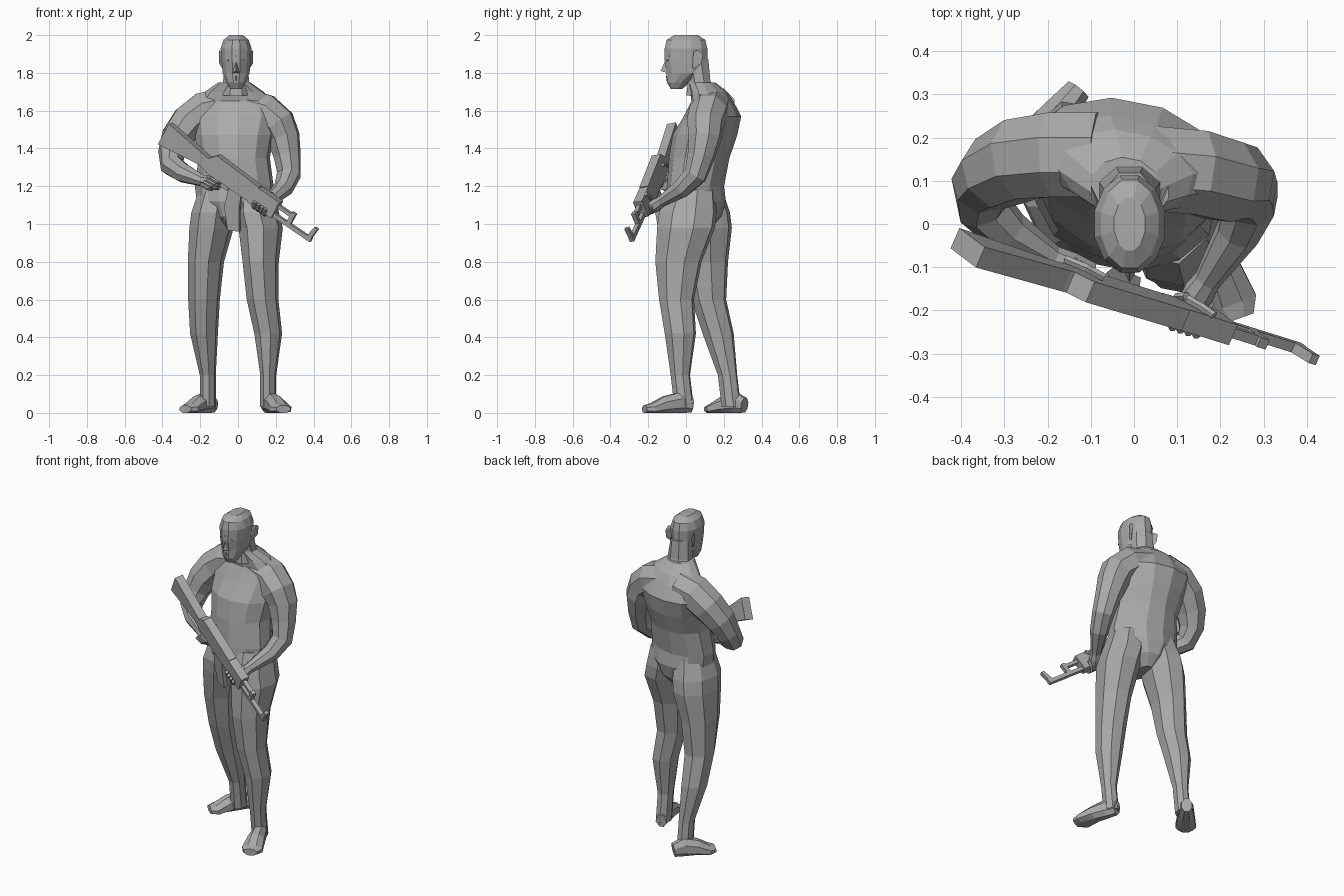
import bpy, bmesh, math
from mathutils import Vector

default_cube = bpy.data.objects.get("Cube")
if default_cube:
    bpy.data.objects.remove(default_cube, do_unlink=True)

# One plain clay colour for everything
clay = bpy.data.materials.new("clay_grey")
clay.use_nodes = True
grey = .4
colour = (grey, grey, grey, 1)
clay.diffuse_color = colour
clay.node_tree.nodes["Principled BSDF"].inputs["Base Color"].default_value = colour
UP = Vector((0, 0, 1))
YAW = math.radians(-11)
TRUNK_AXIS = Vector((math.cos(YAW), math.sin(YAW), 0))
HEAD_AXIS = Vector((1, 0, 0))


def finish(name, bm):
    """Turn a bmesh into a flat shaded object."""
    bmesh.ops.recalc_face_normals(bm, faces=bm.faces[:])
    mesh = bpy.data.meshes.new(name)
    bm.to_mesh(mesh)
    bm.free()
    mesh.materials.append(clay)
    bpy.context.collection.objects.link(bpy.data.objects.new(name, mesh))


def loft(name, path, widths, depths=None, sides=8, axis=None):
    """Skin elliptical rings along a path; with an axis the rings stay level."""
    bm = bmesh.new()
    centres = [Vector(point) for point in path]
    depths = depths or widths
    side, loops = axis, []
    for k, centre in enumerate(centres):
        if axis:
            other = UP.cross(side)
        else:
            ahead = centres[min(k + 1, len(centres) - 1)]
            along = (ahead - centres[max(k - 1, 0)]).normalized()
            side = along.cross(UP) if side is None else side - along * side.dot(along)
            side.normalize()
            other = side.cross(along)
        loop = []
        for i in range(sides):
            angle = math.tau * (i + .5) / sides
            across = side * math.cos(angle) * widths[k]
            through = other * math.sin(angle) * depths[k]
            corner = centre + (across + through) * 1.06
            corner.z = max(corner.z, 0)
            loop.append(bm.verts.new(corner))
        loops.append(loop)
    for low, high in zip(loops, loops[1:]):
        for i in range(sides):
            j = (i + 1) % sides
            bm.faces.new((low[i], low[j], high[j], high[i]))
    bm.faces.new(loops[0])
    bm.faces.new(loops[-1])
    finish(name, bm)


def hull(name, points):
    """Small faceted lump around a few points."""
    bm = bmesh.new()
    for point in points:
        bm.verts.new(point)
    bmesh.ops.convex_hull(bm, input=bm.verts[:])
    finish(name, bm)


def column(name, x, heights, ys, widths, depths, sides=12, axis=HEAD_AXIS):
    """Upright loft on one centre line."""
    path = [(x, y, z) for y, z in zip(ys, heights)]
    loft(name, path, widths, depths, sides, axis)


# Trunk and neck, turned slightly so the left side leads
column("torso", -.02,
       heights=[.98, 1.04, 1.12, 1.2, 1.35, 1.47, 1.57, 1.65, 1.7, 1.75],
       ys=[.05, .05, .05, .05, .07, .1, .14, .14, .12, .08],
       widths=[.04, .12, .19, .2, .18, .2, .22, .2, .15, .08],
       depths=[.08, .13, .15, .14, .15, .16, .14, .1, .09, .07], axis=TRUNK_AXIS)
column("neck", -.01, heights=[1.68, 1.76, 1.87], ys=[.08, .07, .05],
       widths=[.08, .07, .06], depths=[.08, .06, .07], sides=8)

# Head
MID = -.01
column("head", MID,
       heights=[1.715, 1.75, 1.8, 1.86, 1.93, 1.975, 2],
       ys=[-.05, -.04, 0, 0, 0, 0, 0],
       widths=[.03, .05, .07, .075, .08, .065, .035],
       depths=[.03, .06, .1, .11, .11, .1, .06])
hull("nose", [(MID, -.1, 1.885), (MID - .02, -.1, 1.8),
              (MID + .02, -.1, 1.8), (MID, -.135, 1.81)])


def ridge(name, x, y, z, reach, size, bow):
    """Thin bar across the face, thickest and furthest forward in the middle."""
    path = [(x - reach, y + bow, z), (x, y, z), (x + reach, y + bow, z)]
    loft(name, path, [size / 2, size, size / 2], sides=6)


ridge("brow", MID, -.105, 1.89, reach=.05, size=.01, bow=.02)
ridge("upper_lip", MID, -.1, 1.778, reach=.025, size=.007, bow=.02)
ridge("lower_lip", MID, -.1, 1.764, reach=.02, size=.007, bow=.02)
for label, s in (("left", 1), ("right", -1)):
    ridge(label + "_eye", MID + s * .03, -.1, 1.867, reach=.015, size=.007, bow=.005)
    x = MID + s * .07
    rim = x + s * .02
    hull(label + "_ear", [(x, .03, 1.83), (x, .03, 1.91), (x, .05, 1.82),
                          (rim, .08, 1.85), (rim, .09, 1.9), (rim, .06, 1.92)])


def leg(name, places):
    """Hip to ankle; both legs share heights and thicknesses."""
    heights = [1.18, 1.06, .98, .8, .6, .42, .2, .03]
    loft(name, [(x, y, z) for (x, y), z in zip(places, heights)],
         [.09, .11, .11, .09, .08, .07, .04, .04],
         [.12, .15, .15, .12, .09, .08, .05, .05], axis=TRUNK_AXIS)


# Legs: left steps forward, right trails
leg("left_leg", [(.09, .03), (.1, .01), (.12, 0), (.12, -.04), (.13, -.05),
                 (.16, -.03), (.16, -.03), (.16, -.01)])
leg("right_leg", [(-.11, .07), (-.13, .08), (-.14, .09), (-.17, .1), (-.18, .12),
                  (-.18, .17), (-.16, .22), (-.16, .24)])


def foot(name, heel, toe):
    heel, toe = Vector(heel), Vector(toe)
    path = [heel.lerp(toe, step) for step in (0, .25, .55, .85, 1)]
    for point, lift in zip(path, (.04, .05, .04, .02, .02)):
        point.z = lift
    loft(name, path, [.03, .04, .05, .06, .04], [.04, .06, .05, .03, .02])


foot("left_foot", (.15, .03, 0), (.24, -.22, 0))
foot("right_foot", (-.13, .31, 0), (-.28, .12, 0))

# Arms, each running from the collar over the shoulder to the palm
ARM = [.1, .1, .095, .085, .07, .06, .05, .03, .035, .03]
loft("left_arm", [
    (.03, .13, 1.62), (.14, .12, 1.59), (.21, .1, 1.53), (.24, .1, 1.46), (.26, .08, 1.36),
    (.27, .05, 1.26), (.24, -.02, 1.19), (.17, -.13, 1.12), (.15, -.16, 1.1),
    (.13, -.19, 1.08)], ARM)
loft("right_arm", [
    (-.08, .16, 1.62), (-.18, .16, 1.6), (-.26, .15, 1.54), (-.32, .12, 1.46), (-.35, .09, 1.38),
    (-.35, .04, 1.31), (-.29, -.02, 1.27), (-.19, -.08, 1.23), (-.15, -.1, 1.22),
    (-.1, -.12, 1.21)], ARM)

# Rifle, laid out in its own frame: t along, s across, h above the bore
BUTT = Vector((-.385, -.055, 1.48))
ALONG = Vector((.8, -.25, -.545)).normalized()
LEVEL = UP.cross(ALONG).normalized()
ROLL = math.radians(11)
ABOVE = ALONG.cross(LEVEL) * math.cos(ROLL) - LEVEL * math.sin(ROLL)
ACROSS = ABOVE.cross(ALONG)


def at(t, s, h):
    return BUTT + ALONG * t + ACROSS * s + ABOVE * h


def slab(name, half, outline):
    """Extrude a side outline of (t, h) points across the rifle."""
    bm = bmesh.new()
    face = bm.faces.new([bm.verts.new(at(t, -half, h)) for t, h in outline])
    new = bmesh.ops.extrude_face_region(bm, geom=[face])["geom"]
    moved = [item for item in new if isinstance(item, bmesh.types.BMVert)]
    bmesh.ops.translate(bm, verts=moved, vec=ACROSS * half * 2)
    finish(name, bm)


def box(name, half, start, end, low, high):
    slab(name, half, [(start, low), (end, low), (end, high), (start, high)])


BODY, THIN = .026, .012
slab("rifle_stock", BODY, [(0, .065), (.27, .03), (.31, .03), (.31, -.04), (.25, -.03),
                           (0, -.065)])
slab("rifle_receiver", BODY, [(.28, .03), (.315, .07), (.6, .055), (.6, -.045), (.3, -.045)])
slab("pistol_grip", THIN, [(.33, -.04), (.38, -.04), (.34, -.13), (.3, -.12)])
slab("magazine", THIN, [(.45, -.04), (.53, -.04), (.56, -.12), (.62, -.22), (.56, -.25),
                        (.48, -.15)])
box("trigger_guard", THIN / 2, start=.38, end=.45, low=-.07, high=-.04)
box("handguard", BODY, start=.58, end=.74, low=-.05, high=.05)
box("gas_tube", THIN, start=.73, end=.84, low=.01, high=.03)
box("gas_block", THIN, start=.82, end=.845, low=-.04, high=.04)
box("barrel", THIN, start=.73, end=.985, low=-.045, high=-.022)
slab("front_sight", THIN, [(.95, -.04), (.98, -.04), (.99, .04), (.97, .04)])


def finger(name, path):
    loft(name, [at(*point) for point in path], [.01] * len(path), sides=6)


# Fingers curl under the handguard and around the grip
bends = [math.pi * step / 4 for step in range(5)]
for i in range(4):
    t = .625 + i * .023
    finger(f"left_finger_{i}", [(t, .04 * math.cos(bend), -.02 - .045 * math.sin(bend))
                                for bend in bends])
    t, h = .34 - i * .01, -.055 - i * .02
    finger(f"right_finger_{i}", [(t + .06 * math.sin(bend), .03 * math.cos(bend), h)
                                 for bend in bends])
finger("left_thumb", [(.63, .035, -.03), (.65, .035, .02), (.67, .03, .05)])
finger("right_thumb", [(.29, .035, -.04), (.32, .04, .01), (.36, .035, .03)])
